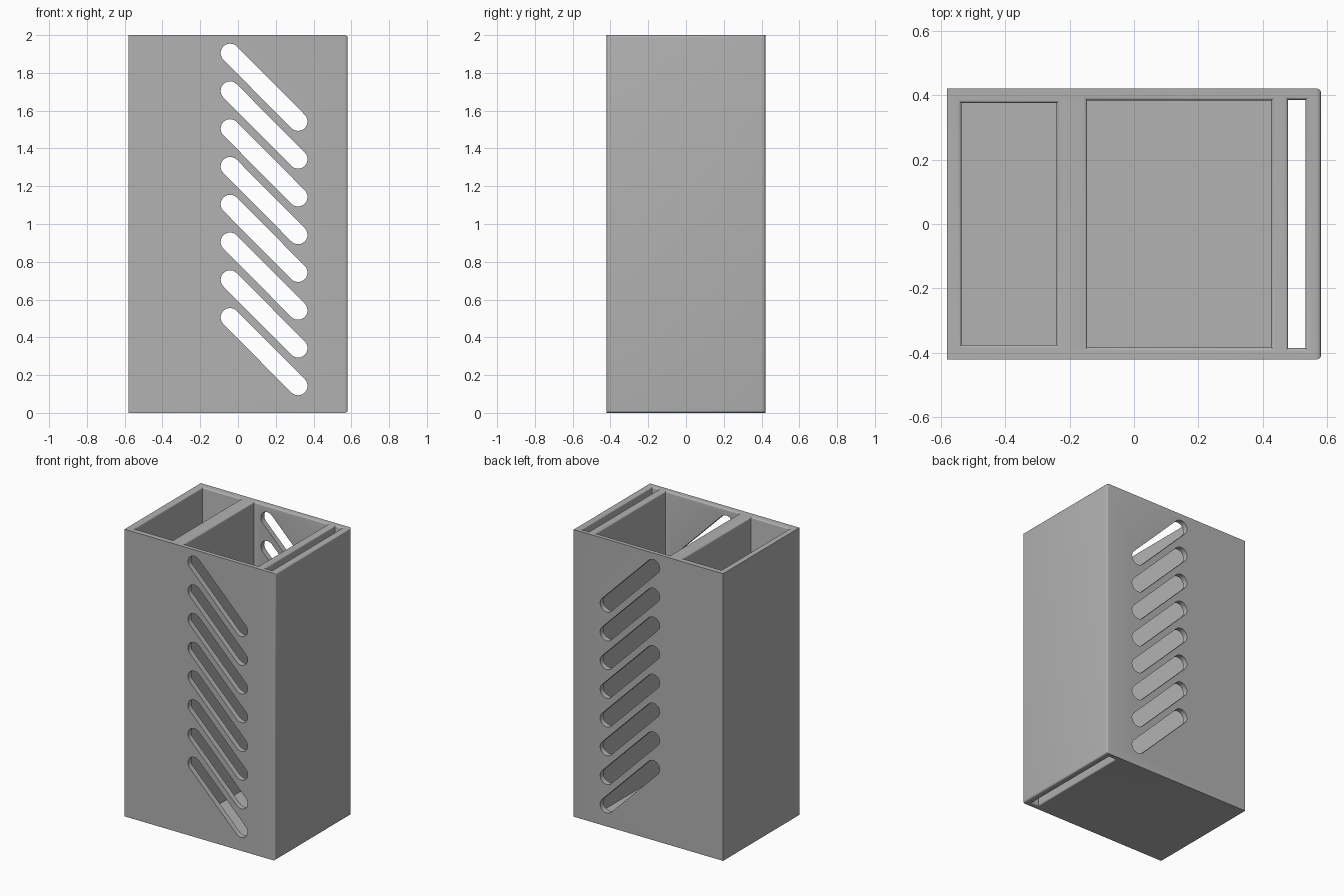
import bpy, bmesh, math
from mathutils import Vector

if "Cube" in bpy.data.objects:
    bpy.data.objects.remove(bpy.data.objects["Cube"])

W, D, H = 1.16, 0.84, 2.0      # outer size
RIM = 0.011                    # small rounding on rims and edges
FLOOR = 0.04

grey = bpy.data.materials.new("plain grey")
grey.use_nodes = True
colour = (0.445, 0.445, 0.445, 1)
grey.diffuse_color = colour
grey.node_tree.nodes["Principled BSDF"].inputs["Base Color"].default_value = colour


def make_object(name, bm):
    bmesh.ops.recalc_face_normals(bm, faces=bm.faces)
    mesh = bpy.data.meshes.new(name)
    bm.to_mesh(mesh)
    bm.free()
    obj = bpy.data.objects.new(name, mesh)
    bpy.context.collection.objects.link(obj)
    mesh.materials.append(grey)
    return obj


def pocket_cutter(x0, x1, half_y, through=False):
    """Rectangular well whose rim flares outward in a quarter round."""
    steps = 4
    flare = []
    for i in range(steps + 1):
        a = math.pi / 2 * i / steps
        flare.append((H - RIM + RIM * math.sin(a), RIM * (1 - math.cos(a))))
    levels = flare + [(H + 0.1, RIM)]
    if through:
        levels = [(H - z, grow) for z, grow in reversed(levels)] + levels
    else:
        levels = [(FLOOR, 0)] + levels
    bm = bmesh.new()
    rings = []
    for z, g in levels:
        corners = ((x0 - g, -half_y - g), (x1 + g, -half_y - g),
                   (x1 + g, half_y + g), (x0 - g, half_y + g))
        rings.append([bm.verts.new((x, y, z)) for x, y in corners])
    for low, high in zip(rings, rings[1:]):
        for i in range(4):
            j = (i + 1) % 4
            bm.faces.new((low[i], low[j], high[j], high[i]))
    bm.faces.new(rings[0])
    bm.faces.new(rings[-1])
    return make_object("pocket_cutter", bm)


def slot_cutter(z_top, radius=0.05, steps=12):
    """Diagonal round-ended slot through the front and back walls."""
    upper = Vector((-0.042, -0.6, z_top))
    lower = upper + Vector((0.36, 0, -0.362))
    bm = bmesh.new()
    verts = []
    for centre, start in ((upper, 45), (lower, 225)):
        for i in range(steps + 1):
            a = math.radians(start + 180 * i / steps)
            verts.append(bm.verts.new(
                centre + radius * Vector((math.cos(a), 0, math.sin(a)))))
    face = bm.faces.new(verts)
    result = bmesh.ops.extrude_face_region(bm, geom=[face])
    moved = [v for v in result["geom"] if isinstance(v, bmesh.types.BMVert)]
    bmesh.ops.translate(bm, verts=moved, vec=(0, 1.2, 0))
    return make_object("slot_cutter", bm)


# Outer block, with the four edges of the +x end rounded
bm = bmesh.new()
bmesh.ops.create_cube(bm, size=1)
for v in bm.verts:
    v.co = (v.co.x * W, v.co.y * D, (v.co.z + 0.5) * H)
end_edges = [e for e in bm.edges if all(v.co.x > 0 for v in e.verts)]
bmesh.ops.bevel(bm, geom=end_edges, offset=0.014, segments=4,
                profile=0.5, affect='EDGES')
body = make_object("holder_body", bm)

# Two wells, a narrow through slit, and the row of diagonal slots
cutters = [pocket_cutter(-0.535, -0.24, 0.375),
           pocket_cutter(-0.145, 0.425, 0.383),
           pocket_cutter(0.478, 0.532, 0.385, through=True)]
cutters += [slot_cutter(1.905 - 0.2 * i) for i in range(8)]

bpy.ops.object.select_all(action='DESELECT')
bpy.context.view_layer.objects.active = body
body.select_set(True)
for cutter in cutters:
    cutter.hide_render = True
    mod = body.modifiers.new("cut", 'BOOLEAN')
    mod.operation = 'DIFFERENCE'
    mod.solver = 'EXACT'
    mod.object = cutter
    bpy.ops.object.modifier_apply(modifier=mod.name)
    bpy.data.objects.remove(cutter)

bpy.ops.object.shade_smooth_by_angle(angle=math.radians(30))
